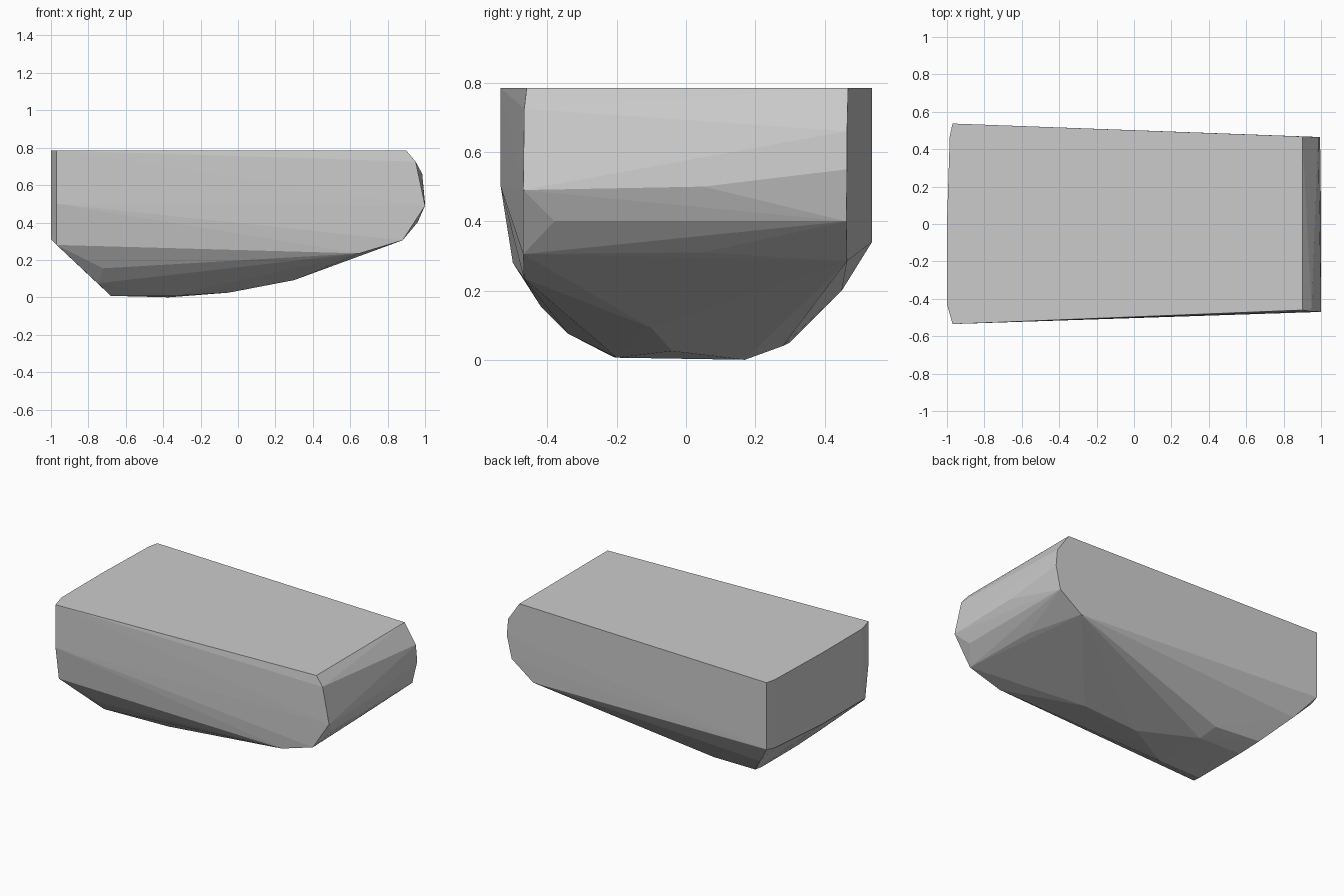
import bpy, bmesh

TOP = 0.785

# Stern: slightly bowed upright plate, given as (x, y, lower z)
stern = [(-0.97, -0.535, 0.50), (-1.0, -0.43, 0.31), (-1.0, 0.0, 0.31),
         (-0.985, 0.47, 0.33), (-0.97, 0.537, 0.34)]
points = [(x, y, z) for x, y, low in stern for z in (low, TOP)]

# Bow: rounded end, one profile for each side and a middle ridge
points += [(0.90, -0.46, TOP), (0.95, -0.467, 0.725), (1.0, -0.47, 0.49),
           (0.88, -0.47, 0.305), (0.65, -0.468, 0.235), (0.96, -0.38, 0.40)]
points += [(0.90, 0.468, TOP), (0.985, 0.465, 0.66), (0.995, 0.465, 0.55),
           (0.96, 0.463, 0.40), (0.80, 0.465, 0.285)]
points += [(1.0, 0.05, 0.50), (0.87, 0.05, 0.31)]

# Lower sides
points += [(-0.92, -0.53, 0.48), (-0.97, -0.50, 0.28), (-0.72, -0.42, 0.155),
           (-0.75, -0.34, 0.075), (-0.86, 0.45, 0.20), (-0.72, 0.30, 0.05),
           (-0.40, 0.28, 0.04)]

# Keel
points += [(-0.68, -0.21, 0.008), (-0.68, 0.17, 0.008), (-0.37, 0.17, 0.0),
           (-0.37, -0.20, 0.006), (-0.05, -0.04, 0.025), (0.30, -0.10, 0.092)]

# Faceted solid stretched around the profile points
bm = bmesh.new()
for p in points:
    bm.verts.new(p)
hull = bmesh.ops.convex_hull(bm, input=bm.verts[:])
loose = [v for v in bm.verts if not v.link_faces]
bmesh.ops.delete(bm, geom=loose, context='VERTS')
bmesh.ops.recalc_face_normals(bm, faces=bm.faces[:])

mesh = bpy.data.meshes.new("faceted_hull")
bm.to_mesh(mesh)
bm.free()
body = bpy.data.objects.new("faceted_hull", mesh)
bpy.context.collection.objects.link(body)

grey = bpy.data.materials.new("plain grey")
grey.diffuse_color = (0.6, 0.6, 0.6, 1)
mesh.materials.append(grey)
